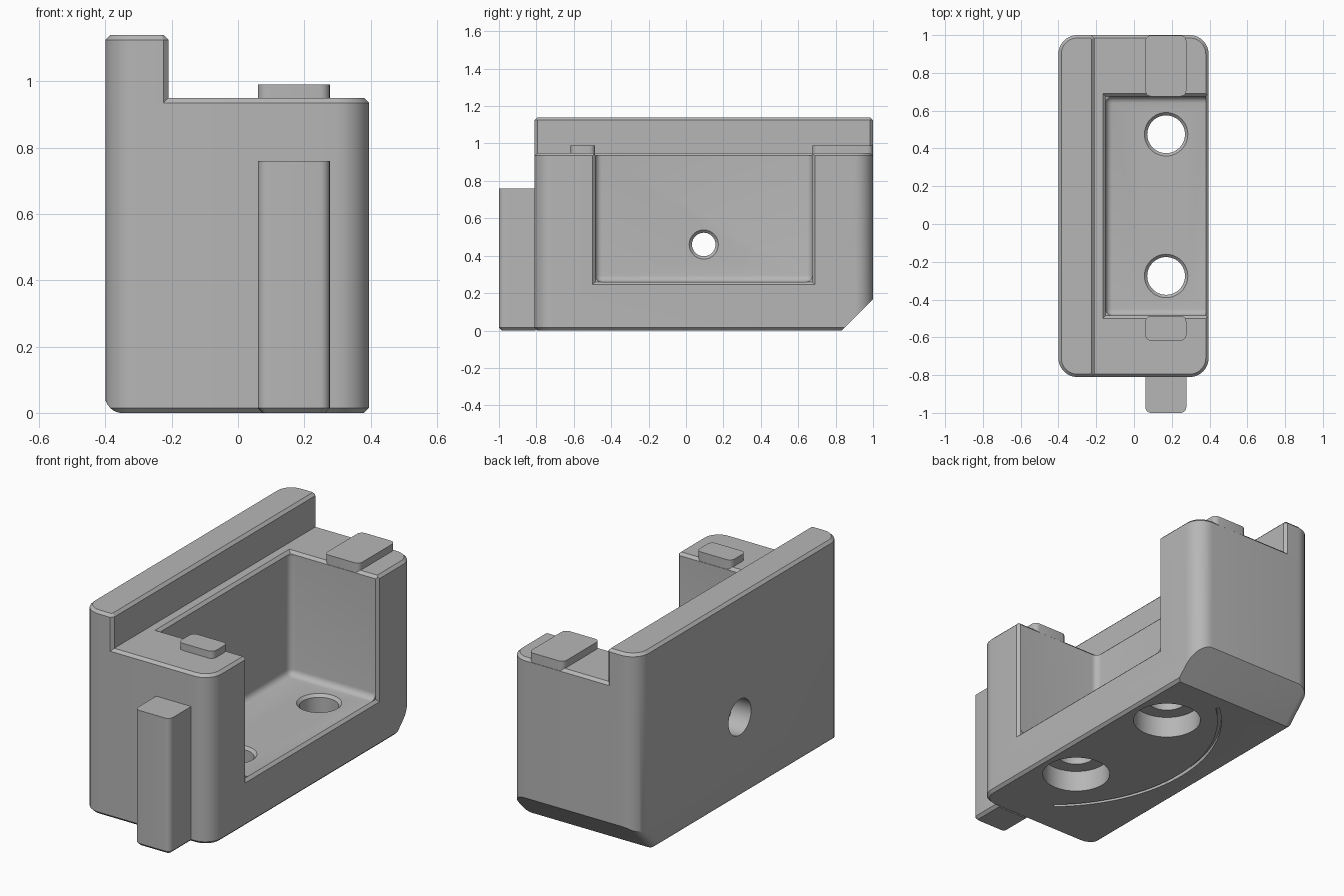
import bpy, bmesh, math
from mathutils import Matrix, Vector

if "Cube" in bpy.data.objects:
    bpy.data.objects.remove(bpy.data.objects["Cube"], do_unlink=True)

grey = bpy.data.materials.new("light grey")
grey.use_nodes = True
grey.diffuse_color = (0.47, 0.47, 0.47, 1)
grey.node_tree.nodes["Principled BSDF"].inputs["Base Color"].default_value = grey.diffuse_color


def make(name, bm):
    bmesh.ops.recalc_face_normals(bm, faces=bm.faces)
    mesh = bpy.data.meshes.new(name)
    bm.to_mesh(mesh)
    bm.free()
    mesh.materials.append(grey)
    obj = bpy.data.objects.new(name, mesh)
    bpy.context.collection.objects.link(obj)
    return obj


def box(name, lo, hi, bevels=(), flare=None):
    """Box with successive bevels; each is (edge test on midpoint and direction, size, segments)."""
    bm = bmesh.new()
    bmesh.ops.create_cube(bm, size=1)
    lo, hi = Vector(lo), Vector(hi)
    for v in bm.verts:
        v.co = Vector(lo[i] + (v.co[i] + 0.5) * (hi[i] - lo[i]) for i in range(3))
    if flare:
        flare(bm)
    for test, size, segs in bevels:
        edges = []
        for e in bm.edges:
            a, b = (v.co for v in e.verts)
            if test((a + b) / 2, (a - b).normalized()):
                edges.append(e)
        bmesh.ops.bevel(bm, geom=edges, offset=size, segments=segs,
                        profile=0.5, affect='EDGES')
    return make(name, bm)


def cone(name, start, axis, r1, r2, depth):
    """Cylinder or cone from start along axis."""
    bm = bmesh.new()
    rot = Vector(axis).to_track_quat('Z', 'Y').to_matrix().to_4x4()
    place = Matrix.Translation(start) @ rot @ Matrix.Translation((0, 0, depth / 2))
    bmesh.ops.create_cone(bm, cap_ends=True, segments=48, radius1=r1, radius2=r2,
                          depth=depth, matrix=place)
    return make(name, bm)


def carve(target, cutter, mode='DIFFERENCE'):
    mod = target.modifiers.new("carve", 'BOOLEAN')
    mod.object, mod.operation, mod.solver = cutter, mode, 'EXACT'
    bpy.context.view_layer.objects.active = target
    bpy.ops.object.modifier_apply(modifier=mod.name)
    bpy.data.objects.remove(cutter, do_unlink=True)


def upright(m, d):
    return abs(d.z) > 0.99


def at_z(*levels):
    return lambda m, d: abs(d.z) < 0.01 and any(abs(m.z - z) < 0.001 for z in levels)


C = 0.015                       # small edge chamfer
FRONT, BACK, LEFT, RIGHT = -0.81, 1.0, -0.4, 0.395
TOP, FLOOR = 0.95, 0.26
P0, P1, PX = -0.485, 0.675, -0.15   # pocket limits

# Main block
body = box("body", (LEFT, FRONT, 0), (RIGHT, BACK, TOP),
           [(upright, 0.1, 10), (at_z(0, TOP), C, 1)])

# Sloped back underside and rounded lower edge of the closed wall
carve(body, box("clip", (LEFT - 0.002, -1.2, -0.001), (0.6, BACK + 0.002, 1.3), [
    (lambda m, d: abs(d.x) > 0.9 and m.y > 0.9 and m.z < 0.1, 0.17, 1),
    (lambda m, d: m.x < LEFT and abs(d.y) > 0.1 and m.z < 0.2, 0.055, 6)]), 'INTERSECT')

# Pocket open to the top and one side, with filleted inner edges
carve(body, box("pocket", (PX, P0, FLOOR), (0.7, P1, 1.4), [
    (lambda m, d: m.x < 0.6 and m.z < 1.3, 0.035, 5)]))


# Chamfers round the pocket mouth
def widen_top(bm):
    for v in bm.verts:
        if v.co.z > TOP:
            v.co.y += math.copysign(2 * C, v.co.y)
            if v.co.x < 0:
                v.co.x -= 2 * C


def widen_side(bm):
    for v in bm.verts:
        if v.co.x > RIGHT:
            v.co.y += math.copysign(2 * C, v.co.y)
            if v.co.z < 0.5:
                v.co.z -= 2 * C


carve(body, box("top_mouth", (PX, P0, TOP - C), (0.7, P1, TOP + C), flare=widen_top))
carve(body, box("side_mouth", (RIGHT - C, P0, FLOOR), (RIGHT + C, P1, 1.4), flare=widen_side))

# Floor holes with a wide recess underneath
up = (0, 0, 1)
for y in (-0.275, 0.475):
    carve(body, cone("hole", (0.17, y, -0.1), up, 0.1, 0.1, 0.6))
    carve(body, cone("recess", (0.17, y, -0.1), up, 0.178, 0.178, 0.22))
    carve(body, cone("rim", (0.17, y, FLOOR - C), up, 0.1, 0.13, 2 * C))

# Hole through the closed wall
side = (1, 0, 0)
carve(body, cone("wall_hole", (-0.6, 0.095, 0.46), side, 0.063, 0.063, 0.6))
carve(body, cone("wall_recess", (-0.6, 0.095, 0.46), side, 0.1, 0.1, 0.32))
carve(body, cone("wall_rim", (PX - C, 0.095, 0.46), side, 0.063, 0.093, 2 * C))

# Thin curved groove on the underside
bm = bmesh.new()
outline = []
steps = 32
for r, order in ((0.89, range(steps + 1)), (0.91, range(steps, -1, -1))):
    for i in order:
        a = math.pi + (i / steps - 0.5) * 1.7
        outline.append(bm.verts.new((0.64 + r * math.cos(a), 0.07 + r * math.sin(a), -0.02)))
face = bm.faces.new(outline)
ext = bmesh.ops.extrude_face_region(bm, geom=[face])
bmesh.ops.translate(bm, vec=(0, 0, 0.04),
                    verts=[g for g in ext['geom'] if isinstance(g, bmesh.types.BMVert)])
carve(body, make("groove", bm))

# Raised lip along the closed wall
lip = box("raised_lip", (LEFT, FRONT, TOP - C), (-0.21, BACK, 1.14), [
    (lambda m, d: upright(m, d) and m.x < -0.3, 0.1, 10),
    (lambda m, d: upright(m, d) and m.x > -0.22, C, 1),
    (at_z(1.14), C, 1)])

# Front rail and locating tabs
X0, X1 = 0.06, 0.277
rail = box("front_rail", (X0, -1.0, 0), (X1, FRONT + 0.02, 0.76), [
    (lambda m, d: upright(m, d) and m.y < -0.9, 0.03, 5), (at_z(0), C, 1)])
front_tab = box("front_tab", (X0, -0.617, 0.9), (X1, P0 - 0.001, 0.99), [(upright, 0.03, 5)])
back_tab = box("back_tab", (X0, P1 + 0.001, 0.9), (X1, BACK - 0.001, 0.99), [(upright, 0.03, 5)])

# Smooth curves, sharp edges
bpy.ops.object.select_all(action='DESELECT')
for obj in (body, lip, rail, front_tab, back_tab):
    obj.select_set(True)
bpy.context.view_layer.objects.active = body
bpy.ops.object.shade_smooth_by_angle(angle=math.radians(30))
